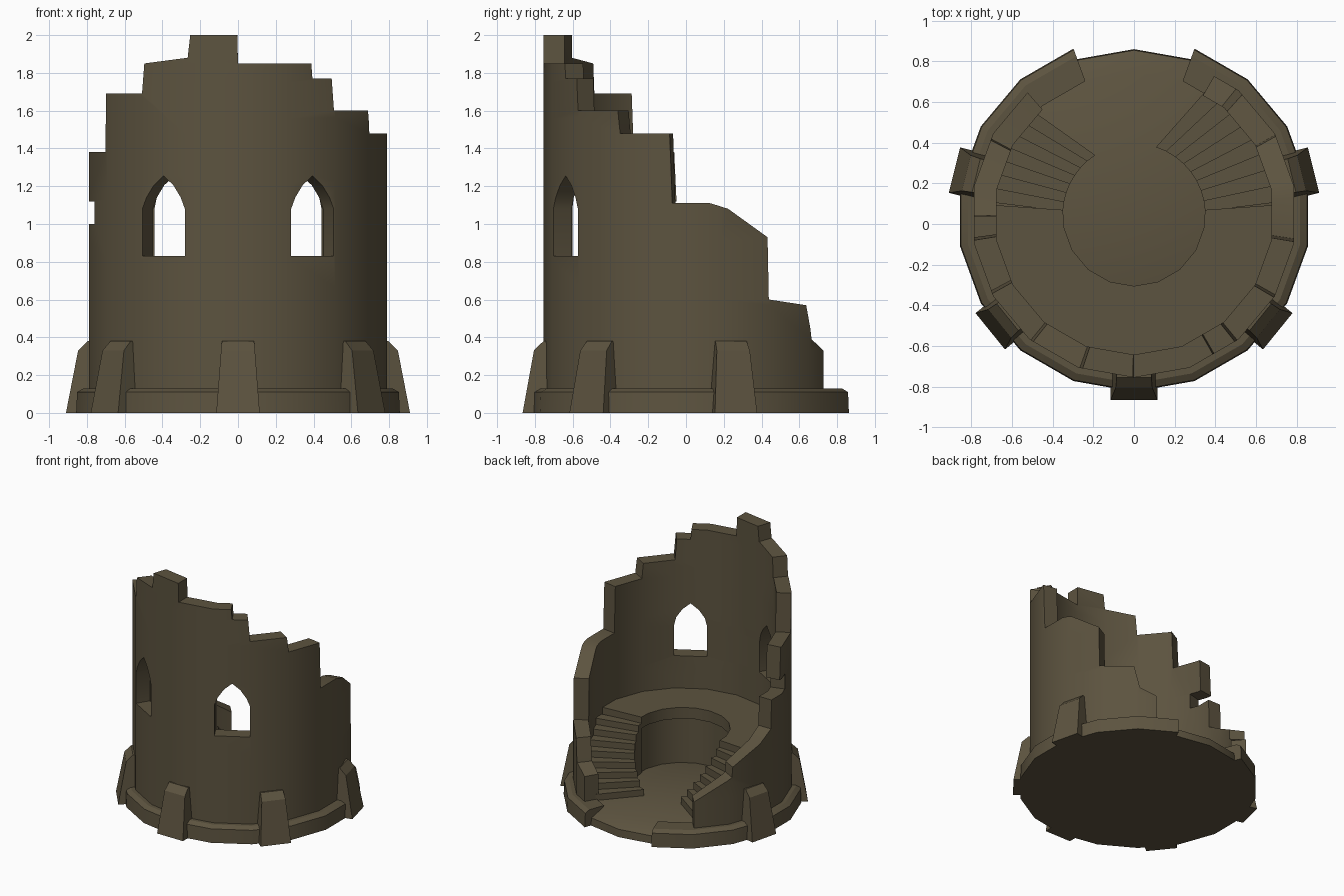
import bpy, bmesh, math
from mathutils import Vector

if "Cube" in bpy.data.objects:
    bpy.data.objects.remove(bpy.data.objects["Cube"])

CY = 0.045                     # tower axis sits slightly behind the origin
R_OUT, R_IN, SEG = 0.80, 0.688, 20

stone = bpy.data.materials.new("olive_brown_stone")
stone.diffuse_color = (0.108, 0.087, 0.050, 1)
stone.use_nodes = True
stone.node_tree.nodes["Principled BSDF"].inputs["Base Color"].default_value = stone.diffuse_color


def polar(r, deg, z):
    """Angle 0 is the front (-y), positive towards +x."""
    a = math.radians(deg)
    return Vector((r * math.sin(a), CY - r * math.cos(a), z))


def facet_r(r, deg):
    """Radius of a point lying on the flat side of the 18-gon."""
    mid = math.floor(deg / SEG) * SEG + SEG / 2
    return r * math.cos(math.radians(SEG / 2)) / math.cos(math.radians(deg - mid))


def finish(bm, name):
    bmesh.ops.remove_doubles(bm, verts=bm.verts, dist=1e-4)
    bmesh.ops.recalc_face_normals(bm, faces=bm.faces)
    me = bpy.data.meshes.new(name)
    bm.to_mesh(me)
    bm.free()
    me.materials.append(stone)
    ob = bpy.data.objects.new(name, me)
    bpy.context.collection.objects.link(ob)
    return ob


def sweep(name, profile, angles):
    """Sweep a closed (r, z) profile round the tower axis; cap if open."""
    bm = bmesh.new()
    rings = [[bm.verts.new(polar(r, a, z)) for r, z in profile] for a in angles]
    closed = abs(angles[-1] - angles[0]) > 359
    n = len(profile)
    for a, b in zip(rings, rings[1:]):
        for i in range(n):
            j = (i + 1) % n
            bm.faces.new((a[i], a[j], b[j], b[i]))
    if not closed:
        bm.faces.new(rings[0])
        bm.faces.new(rings[-1])
    bmesh.ops.dissolve_degenerate(bm, dist=1e-5, edges=bm.edges)
    return finish(bm, name)


# Ruined wall: unrolled outline with windows, then wrapped round the axis
outline = [(-139, .05), (-139, .34), (-118, .50), (-117.5, .58), (-90, .77),
           (-89.5, 1.0), (-74, 1.0), (-74, 1.12), (-82, 1.12), (-81, 1.38),
           (-62, 1.38), (-61, 1.69), (-39.5, 1.69), (-38.5, 1.85), (-19.5, 1.88),
           (-18.5, 2.0), (-.3, 2.0), (0, 1.85), (29.5, 1.85), (30, 1.77),
           (38.5, 1.77), (39.5, 1.60), (59.5, 1.60), (60.5, 1.48), (80.5, 1.48),
           (81.5, 1.11), (96, 1.11), (103, 1.08), (119, .93), (119.5, .60),
           (138, .57), (141, .39), (150, .33), (150, .05)]
arch = [(-.13, .83), (.13, .83), (.13, 1.08), (.105, 1.14), (.06, 1.205),
        (0, 1.255), (-.06, 1.205), (-.105, 1.14), (-.13, 1.08)]
flat = R_OUT * math.cos(math.radians(SEG / 2))
loops = [outline]
for c in (-30, 30):
    loops.append([(c + math.degrees(math.atan(t / flat)), z) for t, z in arch])

cu = bpy.data.curves.new("wall_outline", 'CURVE')
cu.dimensions = '2D'
cu.fill_mode = 'BOTH'
cu.extrude = 0.05
for pts in loops:
    sp = cu.splines.new('POLY')
    sp.points.add(len(pts) - 1)
    for p, (a, z) in zip(sp.points, pts):
        p.co = (math.radians(a), z, 0, 1)
    sp.use_cyclic_u = True
tmp = bpy.data.objects.new("wall_outline", cu)
bpy.context.collection.objects.link(tmp)
bpy.context.view_layer.update()
me = bpy.data.meshes.new_from_object(tmp.evaluated_get(bpy.context.evaluated_depsgraph_get()))
bpy.data.objects.remove(tmp)

bm = bmesh.new()
bm.from_mesh(me)
bmesh.ops.remove_doubles(bm, verts=bm.verts, dist=1e-4)
for k in range(-7, 8):
    bmesh.ops.bisect_plane(bm, geom=bm.verts[:] + bm.edges[:] + bm.faces[:], dist=1e-5,
                           plane_co=(math.radians(k * SEG), 0, 0), plane_no=(1, 0, 0))
for v in bm.verts:
    a, z, outer = math.degrees(v.co.x), v.co.y, v.co.z > 0
    in_window = abs(abs(a) - 30) < 9.5 and .82 < z < 1.26
    if outer or in_window:
        p = polar(facet_r(R_OUT, a), a, z)
        if not outer:          # window jambs run parallel through the wall
            p -= polar(.11, math.copysign(30, a), 0) - Vector((0, CY, 0))
    else:
        p = polar(facet_r(R_IN, a), a, z)
    v.co = p
finish(bm, "ruined_wall")

# Floor disc with worn edge at the entrance
sweep("floor", [(0, 0), (.815, 0), (.81, .06), (.70, .12), (0, .12)],
      list(range(0, 361, SEG)))

# Plinth ring, broken open at the back
sweep("plinth_ring", [(.76, 0), (.87, 0), (.865, .11), (.83, .13), (.70, .13)],
      list(range(-160, 161, SEG)))

# Raised platform slab and the wall that carries it
arc = [-94] + list(range(-80, 81, SEG)) + [94]
sweep("platform_slab", [(.35, .48), (.71, .48), (.71, .57), (.35, .57)], arc)
sweep("platform_support", [(.365, .10), (.70, .10), (.70, .50), (.365, .50)], arc)


# Two curved stairs with slightly skewed treads
def stairs(name, side, count, inner_end, outer_end):
    drop = (.57 - .12) / (count + 1)
    for i in range(count):
        bm = bmesh.new()
        lo, hi = .10, .57 - drop * (i + 1)
        corners = []
        for f in (i / count, (i + 1) / count):
            ai, ao = 93 + (inner_end - 93) * f, 95 + (outer_end - 95) * f
            corners.append(((.35, ai), (.70, ao)))
        order = [corners[0][0], corners[0][1], corners[1][1], corners[1][0]]
        bot = [bm.verts.new(polar(r, side * a, lo)) for r, a in order]
        top = [bm.verts.new(polar(r, side * a, hi)) for r, a in order]
        bm.faces.new(bot)
        bm.faces.new(top)
        for k in range(4):
            j = (k + 1) % 4
            bm.faces.new((bot[k], bot[j], top[j], top[k]))
        finish(bm, f"{name}_step_{i + 1}")


stairs("left_stair", -1, 7, 147, 136)
stairs("right_stair", 1, 8, 162, 150)

# Tapered buttresses: (radius, height, half width) profile
prof = [(.74, 0, .115), (.91, 0, .115), (.85, .33, .09), (.80, .38, .085), (.74, .38, .085)]
for n, ang in enumerate((0, -51, 51, -104, 104)):
    bm = bmesh.new()
    a = math.radians(ang)
    tangent = Vector((math.cos(a), math.sin(a), 0))
    sides = [[bm.verts.new(polar(r, ang, z) + tangent * w * s) for r, z, w in prof]
             for s in (-1, 1)]
    for s in sides:
        bm.faces.new(s)
    for i in range(len(prof)):
        j = (i + 1) % len(prof)
        bm.faces.new((sides[0][i], sides[0][j], sides[1][j], sides[1][i]))
    finish(bm, f"buttress_{n + 1}")

# Smooth the round walls, keep stone edges sharp
bpy.ops.object.select_all(action='SELECT')
bpy.context.view_layer.objects.active = bpy.data.objects["ruined_wall"]
bpy.ops.object.shade_smooth_by_angle(angle=math.radians(30))
